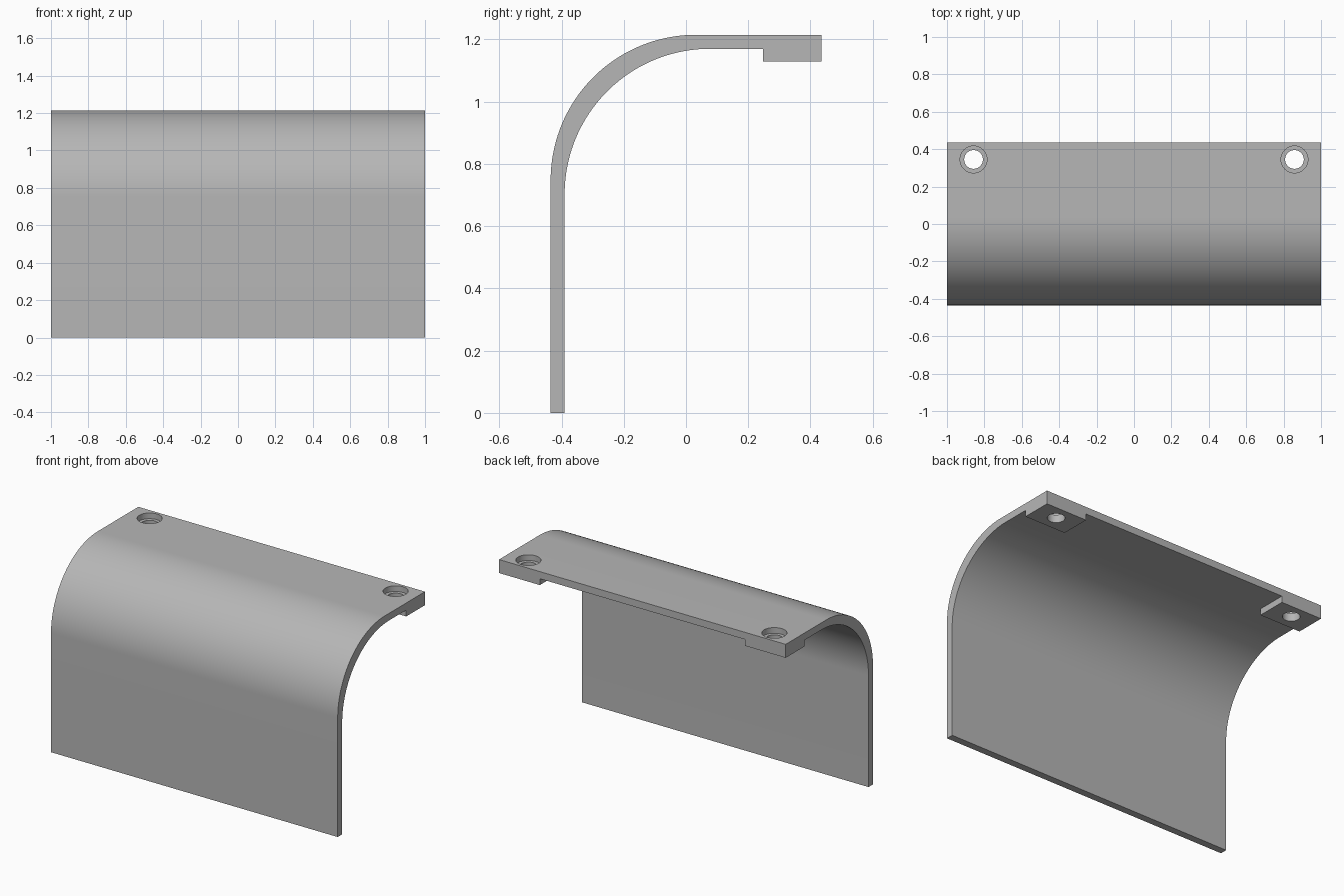
import bpy
import bmesh
from math import sin, cos, pi, radians
from mathutils import Matrix

cube = bpy.data.objects.get("Cube")
if cube:
    bpy.data.objects.remove(cube, do_unlink=True)

# Main dimensions
HALF_X, HALF_Y, TOP = 1.0, 0.435, 1.215
WALL = 0.045
BEND = 0.467
PAD_Y, PAD_BOTTOM, PAD_WIDTH = 0.248, 1.13, 0.285
HOLE_X, HOLE_Y = 0.858, 0.345
SEAT_DEPTH = 0.036
ARC_STEPS = 40

grey = bpy.data.materials.new("plain grey")
grey.use_nodes = True
grey.diffuse_color = (0.47, 0.47, 0.47, 1)
grey.node_tree.nodes["Principled BSDF"].inputs["Base Color"].default_value = grey.diffuse_color


def make_object(name, bm):
    bmesh.ops.recalc_face_normals(bm, faces=bm.faces)
    mesh = bpy.data.meshes.new(name)
    bm.to_mesh(mesh)
    bm.free()
    mesh.materials.append(grey)
    obj = bpy.data.objects.new(name, mesh)
    bpy.context.collection.objects.link(obj)
    return obj


def extrude_profile(name, points, half_width):
    """Extrude a (y, z) outline symmetrically along x."""
    bm = bmesh.new()
    face = bm.faces.new([bm.verts.new((-half_width, y, z)) for y, z in points])
    new = bmesh.ops.extrude_face_region(bm, geom=[face])["geom"]
    verts = [v for v in new if isinstance(v, bmesh.types.BMVert)]
    bmesh.ops.translate(bm, verts=verts, vec=(2 * half_width, 0, 0))
    return make_object(name, bm)


def cylinder(name, x, radius, bottom, top):
    bm = bmesh.new()
    bmesh.ops.create_cone(bm, cap_ends=True, segments=48, radius1=radius, radius2=radius,
                          depth=top - bottom,
                          matrix=Matrix.Translation((x, HOLE_Y, (top + bottom) / 2)))
    return make_object(name, bm)


def bend(front, top):
    """Quarter arc from the upright wall up to the flat top."""
    cy, cz = front + BEND, top - BEND
    angles = [pi / 2 * i / ARC_STEPS for i in range(ARC_STEPS + 1)]
    return [(cy - BEND * cos(a), cz + BEND * sin(a)) for a in angles]


def cut(target, cutter):
    cutter.hide_render = True
    mod = target.modifiers.new("cut", "BOOLEAN")
    mod.operation = "DIFFERENCE"
    mod.solver = "EXACT"
    mod.object = cutter
    bpy.context.view_layer.objects.active = target
    bpy.ops.object.modifier_apply(modifier=mod.name)
    bpy.data.objects.remove(cutter, do_unlink=True)


# Bent cover with a thick rear edge
outer = bend(-HALF_Y, TOP)
inner = bend(-HALF_Y + WALL, TOP - WALL)
outline = [(-HALF_Y, 0)] + outer + [(HALF_Y, TOP), (HALF_Y, PAD_BOTTOM), (PAD_Y, PAD_BOTTOM),
           (PAD_Y, TOP - WALL)] + inner[::-1] + [(-HALF_Y + WALL, 0)]
cover = extrude_profile("bent_cover", outline, HALF_X)

# Thin the rear edge between the two corner pads
notch = [(PAD_Y, 1), (HALF_Y + 0.1, 1), (HALF_Y + 0.1, TOP - WALL), (PAD_Y, TOP - WALL)]
cut(cover, extrude_profile("notch_cutter", notch, HALF_X - PAD_WIDTH))

# Counterbored screw holes through the pads
for x in (-HOLE_X, HOLE_X):
    cut(cover, cylinder("seat_cutter", x, 0.072, TOP - SEAT_DEPTH, TOP + 0.1))
    cut(cover, cylinder("hole_cutter", x, 0.05, PAD_BOTTOM - 0.1, TOP + 0.1))

# Smooth bend and holes, sharp edges
bpy.ops.object.select_all(action="DESELECT")
cover.select_set(True)
bpy.context.view_layer.objects.active = cover
bpy.ops.object.shade_smooth_by_angle(angle=radians(30))
